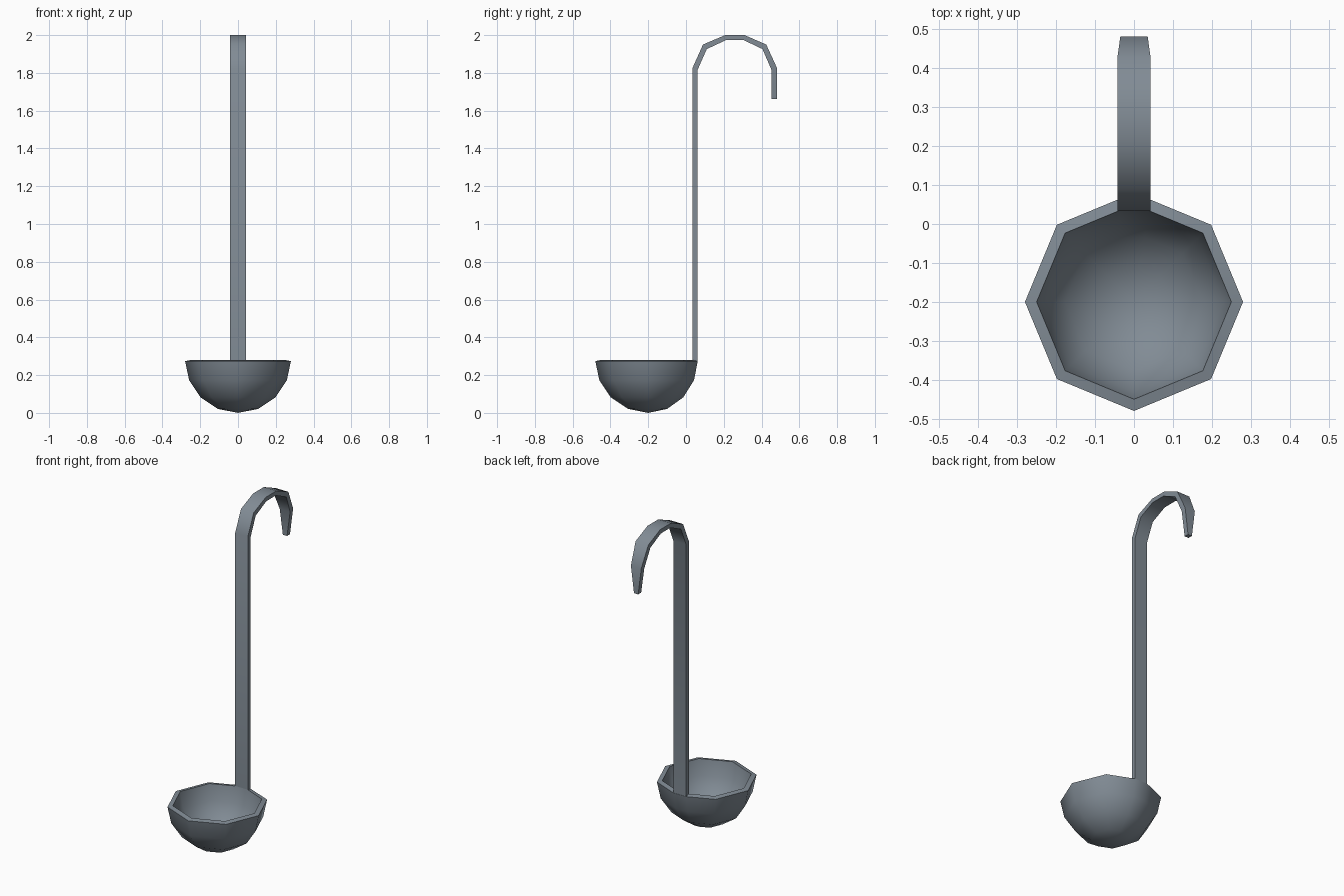
import bpy, bmesh, math

if "Cube" in bpy.data.objects:
    bpy.data.objects.remove(bpy.data.objects["Cube"])

steel = bpy.data.materials.new("blue_grey_steel")
steel.diffuse_color = (0.22, 0.26, 0.30, 1)
steel.use_nodes = True
steel.node_tree.nodes["Principled BSDF"].inputs["Base Color"].default_value = steel.diffuse_color


def finish(bm, name, angle):
    bmesh.ops.recalc_face_normals(bm, faces=bm.faces)
    me = bpy.data.meshes.new(name)
    bm.to_mesh(me)
    bm.free()
    me.materials.append(steel)
    ob = bpy.data.objects.new(name, me)
    bpy.context.collection.objects.link(ob)
    bpy.ops.object.select_all(action='DESELECT')
    ob.select_set(True)
    bpy.context.view_layer.objects.active = ob
    bpy.ops.object.shade_smooth_by_angle(angle=math.radians(angle))
    return ob


def bridge(bm, a, b):
    n = len(a)
    for i in range(n):
        bm.faces.new((a[i], a[(i + 1) % n], b[(i + 1) % n], b[i]))


# Bowl outline: unit octagon whose back corner is cut flat for the handle
CY, RIM = -0.2, 0.28
HALF = 0.043
cut = HALF / RIM
outline = [(-cut, 1 - cut * math.tan(math.pi / 8))]
outline += [(math.cos(a), math.sin(a)) for a in
            (math.radians(135 + 45 * k) for k in range(7))]
outline.append((cut, outline[0][1]))

# Bowl: outer and inner hemisphere joined by the rim
bm = bmesh.new()
rims = []
for radius, rim_z in ((0.28, 0.274), (0.25, RIM)):
    rings = []
    for k in range(4):
        t = math.radians(22.5 * k)
        r = radius * math.cos(t)
        z = rim_z if k == 0 else RIM - radius * math.sin(t)
        rings.append([bm.verts.new((x * r, CY + y * r, z)) for x, y in outline])
    for a, b in zip(rings, rings[1:]):
        bridge(bm, a, b)
    pole = bm.verts.new((0, CY, RIM - radius))
    last = rings[-1]
    for i in range(len(last)):
        bm.faces.new((last[i], last[(i + 1) % len(last)], pole))
    rims.append(rings[0])
bridge(bm, rims[0], rims[1])
finish(bm, "bowl", 60)

# Handle: flat strap; each station is outer (y, z), inner (y, z), half width
stations = [
    ((0.034, 0.275), (0.061, 0.272), HALF),
    ((0.034, 1.825), (0.061, 1.815), HALF),
    ((0.090, 1.950), (0.110, 1.926), HALF),
    ((0.207, 2.000), (0.213, 1.974), HALF),
    ((0.310, 2.000), (0.304, 1.974), HALF),
    ((0.425, 1.950), (0.405, 1.926), HALF),
    ((0.482, 1.825), (0.453, 1.815), 0.035),
    ((0.482, 1.662), (0.453, 1.662), 0.014),
]
bm = bmesh.new()
loops = []
for (yo, zo), (yi, zi), w in stations:
    loops.append([bm.verts.new(p) for p in
                  ((-w, yo, zo), (w, yo, zo), (w, yi, zi), (-w, yi, zi))])
for a, b in zip(loops, loops[1:]):
    bridge(bm, a, b)
bm.faces.new(loops[0])
bm.faces.new(loops[-1])
finish(bm, "hooked_handle", 60)
